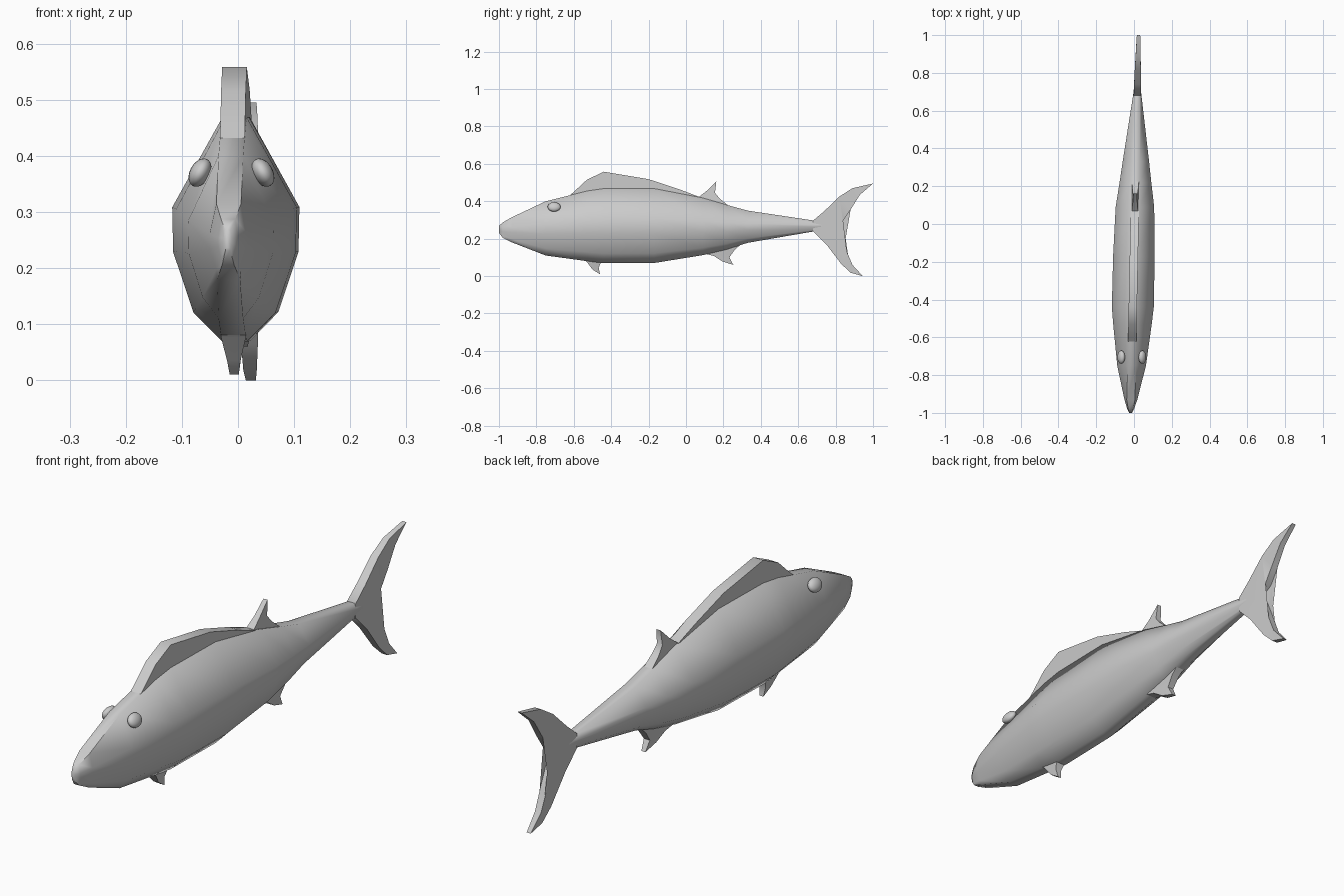
import bpy, bmesh, math
from mathutils import Matrix, Vector

if "Cube" in bpy.data.objects:
    bpy.data.objects.remove(bpy.data.objects["Cube"])


def axis_x(y):
    # the spine drifts gently sideways from nose to tail
    return 0.003 + 0.021 * y


def finish(bm, name, angle):
    bmesh.ops.recalc_face_normals(bm, faces=bm.faces)
    mesh = bpy.data.meshes.new(name)
    bm.to_mesh(mesh)
    bm.free()
    ob = bpy.data.objects.new(name, mesh)
    bpy.context.collection.objects.link(ob)
    bpy.ops.object.select_all(action='DESELECT')
    ob.select_set(True)
    bpy.context.view_layer.objects.active = ob
    bpy.ops.object.shade_smooth_by_angle(angle=math.radians(angle))
    return ob


def plate(name, points):
    # thin fin: outline of (y, z, half thickness)
    bm = bmesh.new()
    sides = [[bm.verts.new((axis_x(y) + s * h, y, z)) for y, z, h in points]
             for s in (-1, 1)]
    for ring in sides:
        bm.faces.new(ring)
    n = len(points)
    for i in range(n):
        j = (i + 1) % n
        bm.faces.new((sides[0][i], sides[0][j], sides[1][j], sides[1][i]))
    bmesh.ops.triangulate(bm, faces=[f for f in bm.faces if len(f.verts) > 4])
    return finish(bm, name, 50)


# Body: lofted rings (y, half width, ridge z, belly z)
stations = [
    (-1.0, .007, .268, .232), (-.98, .018, .287, .205), (-.93, .034, .315, .18),
    (-.75, .076, .40, .11), (-.53, .102, .455, .08), (-.44, .111, .468, .069),
    (-.17, .110, .468, .070), (.09, .102, .418, .112), (.22, .084, .38, .143),
    (.33, .070, .35, .178), (.69, .021, .296, .24), (.77, .015, .282, .255)]
bm = bmesh.new()
rings = []
for y, w, top, low in stations:
    ridge, keel, h = min(.022, w * .7), min(.022, w * .6), top - low
    half = [(ridge, top), (w, low + .60 * h), (w * .985, low + .40 * h),
            (w * .66, low + .13 * h), (keel, low)]
    outline = half + [(-x, z) for x, z in reversed(half)]
    rings.append([bm.verts.new((axis_x(y) + x, y, z)) for x, z in outline])
for a, b in zip(rings, rings[1:]):
    for i in range(len(a)):
        j = (i + 1) % len(a)
        bm.faces.new((a[i], a[j], b[j], b[i]))
bm.faces.new(rings[0])
bm.faces.new(rings[-1])
finish(bm, "fish_body", 65)

# Fins along the back
plate("front_dorsal_fin", [(y, z, .022) for y, z in [
    (-.63, .425), (-.60, .45), (-.53, .515), (-.44, .558), (-.20, .518),
    (-.03, .462), (.03, .435), (.07, .424), (.07, .40), (-.17, .44), (-.44, .44)]])
plate("rear_dorsal_fin", [
    (.04, .40, .018), (.07, .424, .016), (.11, .455, .012), (.162, .505, .009),
    (.155, .445, .012), (.18, .415, .015), (.225, .378, .018)])

# Fins under the belly
plate("pelvic_fin", [
    (-.55, .09, .024), (-.53, .076, .022), (-.50, .035, .012), (-.46, .010, .008),
    (-.467, .045, .013), (-.45, .085, .022)])
plate("anal_fin", [
    (.10, .12, .024), (.15, .107, .020), (.195, .078, .014), (.253, .06, .009),
    (.232, .10, .013), (.26, .14, .016), (.30, .175, .018)])

# Forked tail
plate("tail_fin", [
    (.68, .297, .019), (.74, .348, .018), (.82, .425, .016), (.89, .470, .013),
    (1.0, .495, .009), (.93, .435, .012), (.88, .355, .014), (.84, .295, .014),
    (.785, .262, .012), (.82, .222, .014), (.86, .13, .014), (.89, .060, .013),
    (.945, 0, .009), (.88, .018, .012), (.83, .065, .015), (.75, .17, .018),
    (.68, .24, .019)])

# Eyes: flattened domes lying on the sloping cheeks
for name, s in (("right_eye", 1), ("left_eye", -1)):
    bm = bmesh.new()
    place = (Matrix.Translation(Vector((axis_x(-.7) + s * .056, -.705, .370)))
             @ Matrix.Rotation(-s * math.radians(29), 4, 'Y')
             @ Matrix.Diagonal((.018, .035, .027, 1)))
    bmesh.ops.create_uvsphere(bm, u_segments=20, v_segments=12, radius=1, matrix=place)
    finish(bm, name, 60)
